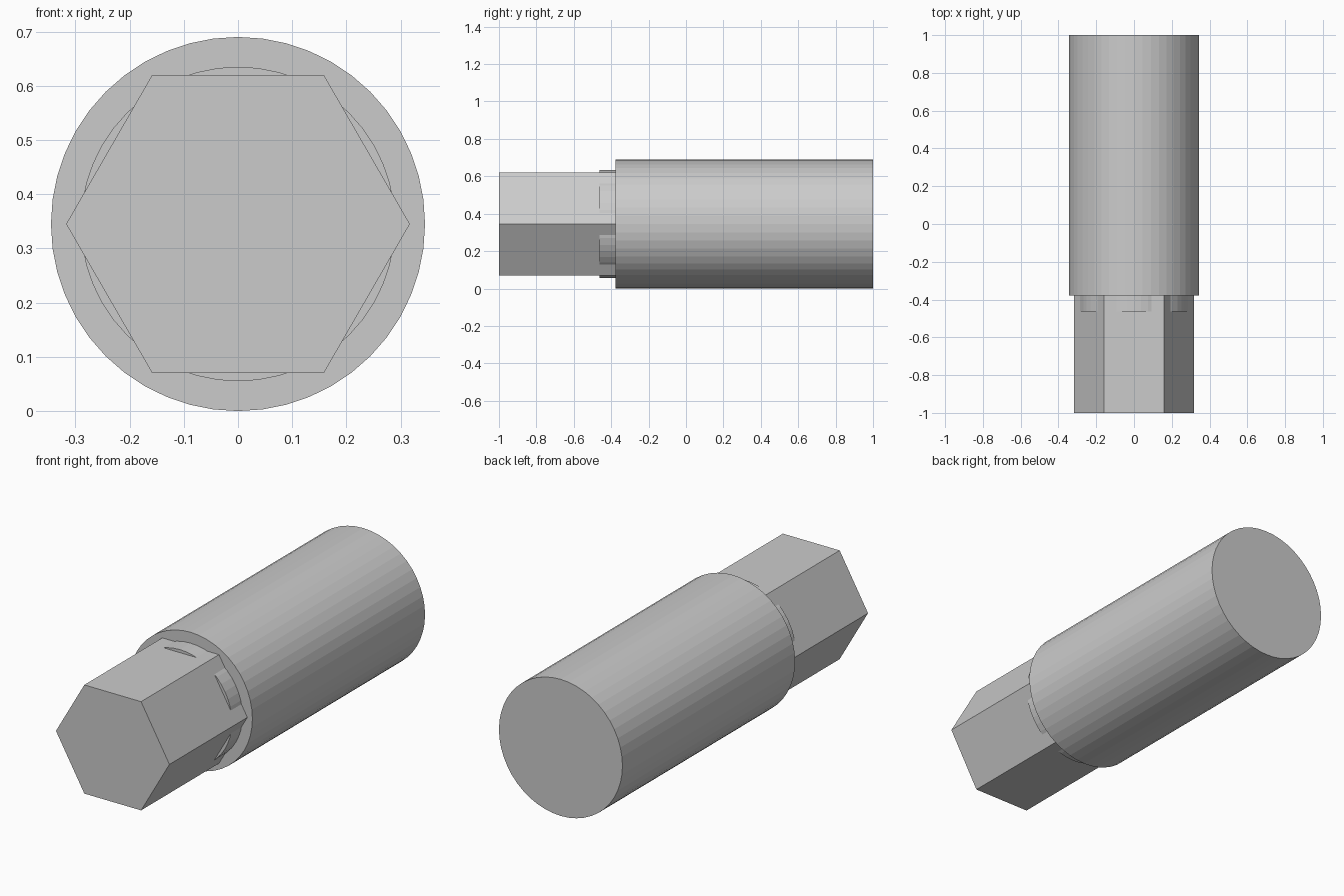
import bpy
from math import pi

if "Cube" in bpy.data.objects:
    bpy.data.objects.remove(bpy.data.objects["Cube"])

AXIS_Z = 0.345


def prism(name, sides, radius, y0, y1, spin=0.0):
    """Solid prism lying along y from y0 to y1."""
    bpy.ops.mesh.primitive_cylinder_add(
        vertices=sides, radius=radius, depth=y1 - y0,
        location=(0, (y0 + y1) / 2, AXIS_Z), rotation=(pi / 2, spin, 0))
    obj = bpy.context.object
    obj.name = name
    bpy.ops.object.transform_apply(location=False, rotation=True, scale=True)
    return obj


# Round main body
prism("round_body", 48, 0.345, -0.378, 1.0)

# Thin collar, showing only over the flats of the hex
prism("collar", 48, 0.29, -0.463, -0.37)

# Hexagonal drive end, corners pointing left and right
prism("hex_shank", 6, 0.317, -1.0, -0.37, pi / 2)
